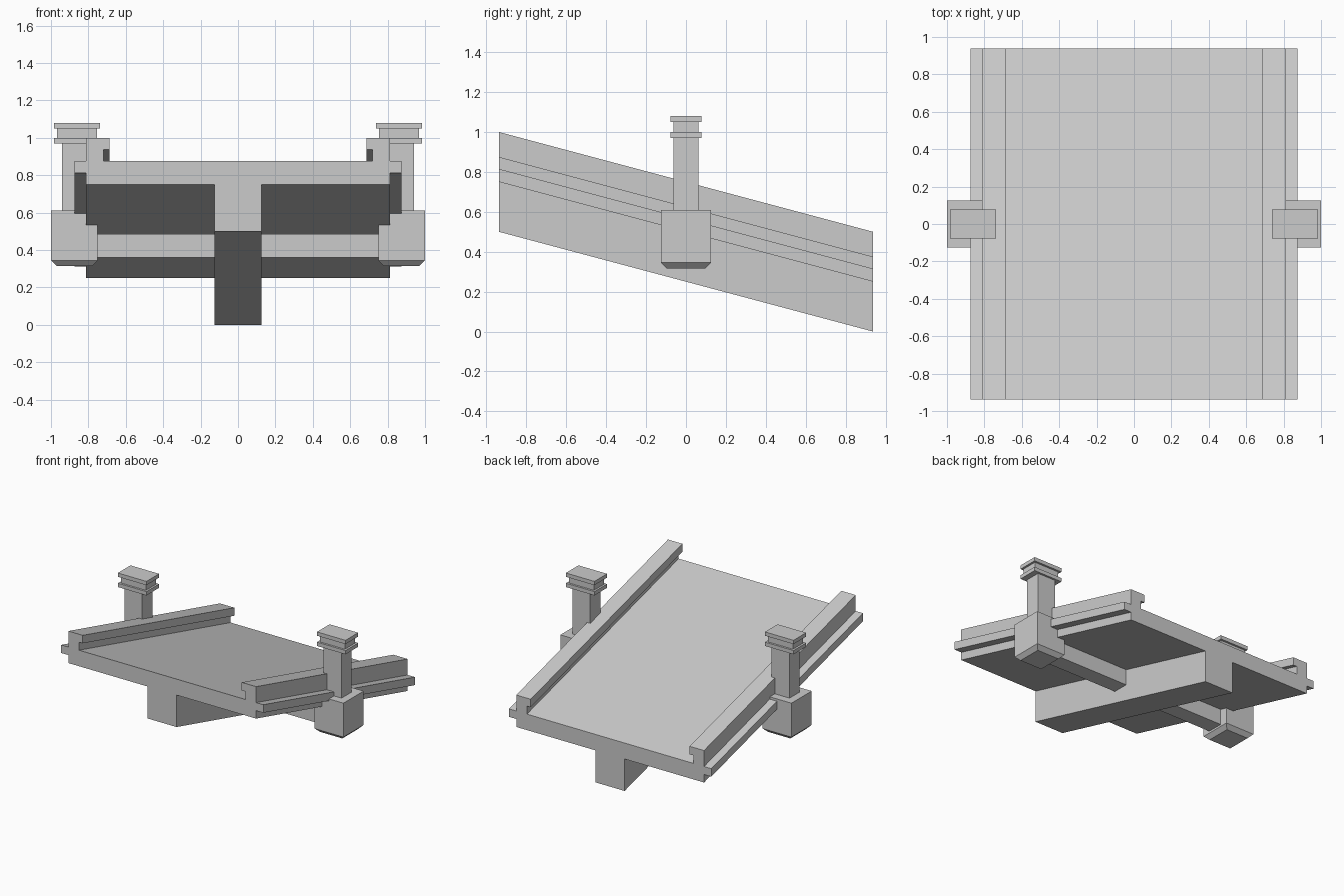
import bpy, bmesh

if "Cube" in bpy.data.objects:
    bpy.data.objects.remove(bpy.data.objects["Cube"])

HALF_LEN = 0.9375   # half length of the ramp along y
DROP = 0.5          # height lost from front to back


def finish(bm, name):
    bmesh.ops.recalc_face_normals(bm, faces=bm.faces)
    mesh = bpy.data.meshes.new(name)
    bm.to_mesh(mesh)
    bm.free()
    obj = bpy.data.objects.new(name, mesh)
    bpy.context.collection.objects.link(obj)
    return obj


def box(name, x, y, z, chamfer=0.0):
    """Box from (min, max) ranges, with an optional chamfered underside."""
    bm = bmesh.new()
    bmesh.ops.create_cube(bm, size=1)
    for v in bm.verts:
        v.co = [r[0] if c < 0 else r[1] for c, r in zip(v.co, (x, y, z))]
    if chamfer:
        bottom = [e for e in bm.edges if all(v.co.z < z[0] + 1e-5 for v in e.verts)]
        bmesh.ops.bevel(bm, geom=bottom, offset=chamfer, segments=1, affect='EDGES')
    return finish(bm, name)


# Sloping deck with girder, side ledges and lipped rails: one sheared profile
half = [(0.125, 0.5), (0.125, 0.75), (0.8125, 0.75), (0.8125, 0.8125),
        (0.875, 0.8125), (0.875, 0.875), (0.8125, 0.875), (0.8125, 1.0),
        (0.6875, 1.0), (0.6875, 0.9375), (0.72, 0.9375), (0.72, 0.875)]
profile = half + [(-x, z) for x, z in reversed(half)]
bm = bmesh.new()
face = bm.faces.new([bm.verts.new((x, -HALF_LEN, z)) for x, z in profile])
ext = bmesh.ops.extrude_face_region(bm, geom=[face], use_keep_orig=True)
bmesh.ops.translate(bm, vec=(0, 2 * HALF_LEN, -DROP),
                    verts=[g for g in ext["geom"] if isinstance(g, bmesh.types.BMVert)])
finish(bm, "ramp_deck")

# Level cross beam under the deck
box("cross_beam", (-0.78, 0.78), (-0.0625, 0.0625), (0.36, 0.485))

# Support block, post and stepped cap on each side
parts = [  # name, inner x, outer x, half depth, bottom z, top z, chamfer
    ("support_block", 0.75, 1.0, 0.125, 0.315, 0.61, 0.03),
    ("post", 0.785, 0.94, 0.0625, 0.61, 0.97, 0),
    ("lower_cap", 0.738, 0.985, 0.078, 0.97, 1.0, 0),
    ("cap_neck", 0.754, 0.969, 0.0625, 1.0, 1.05, 0),
    ("upper_cap", 0.738, 0.985, 0.078, 1.05, 1.08, 0),
]
for side, label in ((-1, "left"), (1, "right")):
    for name, x0, x1, d, z0, z1, ch in parts:
        box(f"{label}_{name}", sorted((side * x0, side * x1)), (-d, d), (z0, z1), ch)
